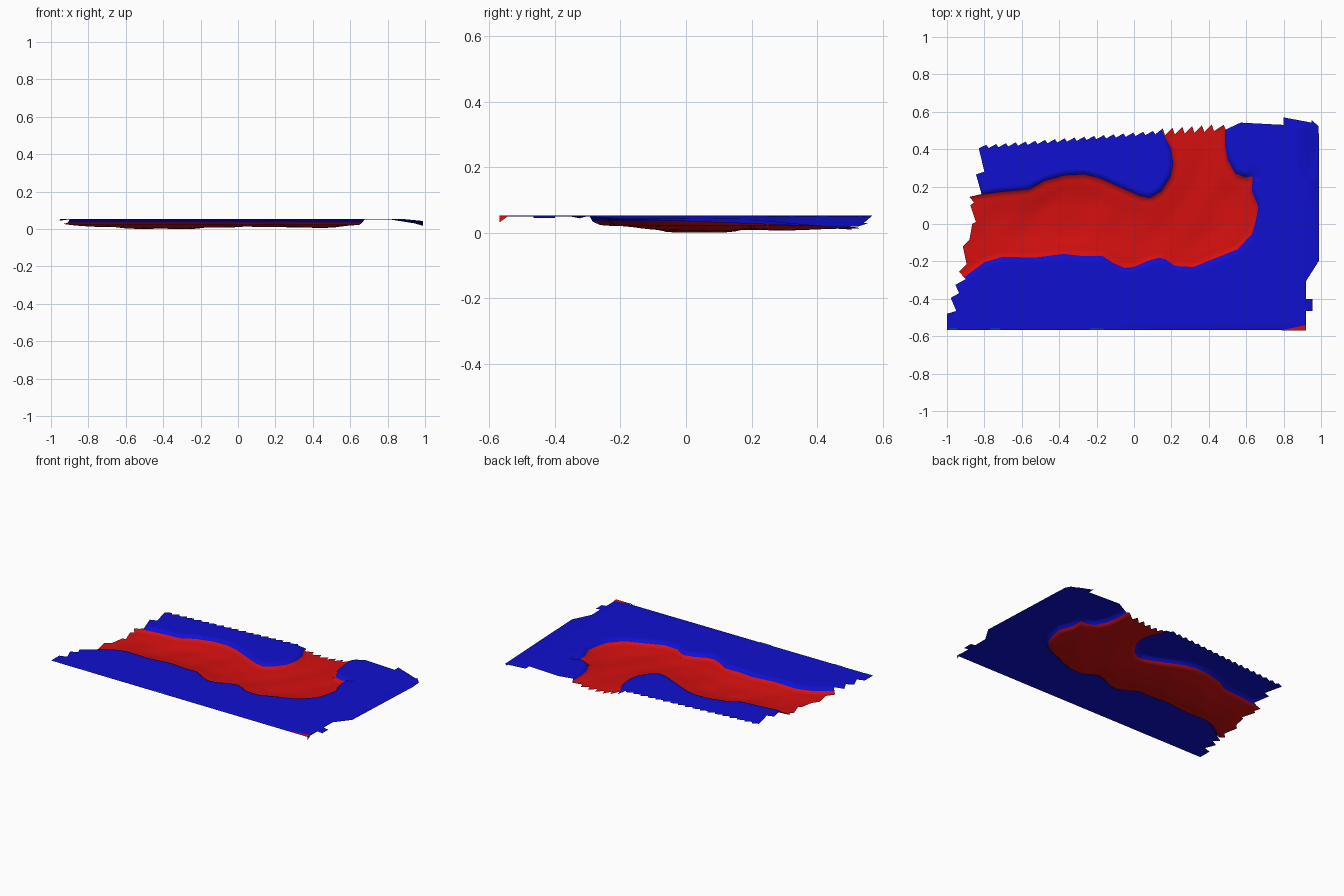
import bpy, bmesh, math, random
from mathutils import Vector
from mathutils.geometry import delaunay_2d_cdt

if "Cube" in bpy.data.objects:
    bpy.data.objects.remove(bpy.data.objects["Cube"])

random.seed(4)
TOP = 0.053


def material(name, rgb):
    m = bpy.data.materials.new(name)
    m.diffuse_color = (*rgb, 1)
    m.use_nodes = True
    m.node_tree.nodes["Principled BSDF"].inputs["Base Color"].default_value = m.diffuse_color
    return m


BLUE = material("blue", (0.005, 0.005, 0.63))
RED = material("red", (0.66, 0.005, 0.005))
TEAL = material("teal", (0.005, 0.13, 0.16))


def pairs(*v):
    return [Vector(p) for p in zip(v[::2], v[1::2])]


# Ragged outline of the scanned sheet, side by side
left = pairs(-1, -.567, -1, -.48, -.95, -.465, -.98, -.395, -.935, -.37, -.955, -.325, -.90, -.295,
             -.935, -.255, -.895, -.215, -.915, -.12, -.88, -.085, -.865, 0, -.845, .01, -.875, .10,
             -.855, .115, -.88, .145, -.815, .16, -.845, .265, -.80, .28, -.83, .405)
back = []
for i in range(1, 25):                      # saw-toothed back edge
    x = -.83 + i * 1.31 / 25
    base = .41 + .083 * (x + .83)
    tooth = .035 if x > .14 else .018
    back += [Vector((x - .012, base + tooth / 2)), Vector((x, base - tooth / 2))]
right = pairs(.48, .53, .49, .505, .57, .542, .80, .53, .80, .57, .95, .542, .95, .555, .985, .525,
              .99, .45, .99, -.195, .92, -.305, .92, -.40, .955, -.40, .955, -.465, .92, -.465, .92, -.567)
outline = left + back + right

# Banks of the channel
south = pairs(-1.05, -.40, -.95, -.315, -.80, -.205, -.70, -.175, -.53, -.18, -.375, -.16, -.29, -.17, -.17, -.17,
              -.11, -.21, -.05, -.235, 0, -.23, .08, -.195, .135, -.18, .17, -.19, .22, -.225, .32, -.23,
              .43, -.185, .555, -.135, .63, -.055, .65, .01, .665, .09, .63, .175, .635, .255, .595, .25,
              .54, .27, .50, .345, .487, .42, .485, .60)
north = pairs(-1.05, .14, -.87, .15, -.72, .17, -.56, .185, -.48, .23, -.37, .26, -.265, .265, -.185, .245, -.05, .185,
              .03, .15, .085, .14, .145, .175, .195, .25, .21, .32, .20, .40, .15, .495, .12, .60)
channel = south + north[::-1]


def inside(p, poly):
    hit = False
    for a, b in zip(poly, poly[1:] + poly[:1]):
        if (a.y > p.y) != (b.y > p.y) and p.x < a.x + (p.y - a.y) * (b.x - a.x) / (b.y - a.y):
            hit = not hit
    return hit


def distance(p, line):
    best = 9
    for a, b in zip(line, line[1:]):
        d = b - a
        t = max(0, min(1, (p - a).dot(d) / d.length_squared))
        best = min(best, (p - a - d * t).length)
    return best


def smooth(a, b, v):
    t = max(0, min(1, (v - a) / (b - a)))
    return t * t * (3 - 2 * t)


def table(v, pts):
    for (a, fa), (b, fb) in zip(pts, pts[1:]):
        if v <= b:
            return fa + (fb - fa) * max(0, v - a) / (b - a)
    return pts[-1][1]


FLOOR = [(-1, .032), (-.85, .019), (-.6, .004), (-.3, 0), (-.1, .010), (.2, .012), (.45, .008), (.7, .014)]


def height(p):
    ds, dn = distance(p, south), distance(p, north)
    d = min(ds, dn)
    if d < 1e-4:
        return .034
    if inside(p, channel):                  # riverbed: steep bank, then a gentle bowl
        floor = table(p.x, FLOOR) + .0025 * math.sin(26 * p.x - 16 * p.y) * smooth(.03, .1, d)
        lip = max(floor, .021)
        if d < .015:
            return .034 + (lip - .034) * d / .015
        return max(0, lip + (floor - lip) * smooth(.015, .14, d))
    z = .034 + (TOP - .034) * smooth(-.01, .018, d)
    z -= .036 * smooth(.87, 1.0, p.x) * (.3 + .7 * smooth(.15, .36, p.y))   # far right edge droops
    return z


# Points: outline, banks with offset rows, and a filling grid
points, edges = [], []


def add_line(line, closed=False):
    start = len(points)
    points.extend(line)
    n = len(line)
    edges.extend((start + i, start + (i + 1) % n) for i in range(n if closed else n - 1))


add_line(outline, True)
for bank in (south, north):
    add_line(bank)
    for a, b in zip(bank, bank[1:]):
        d = b - a
        normal = Vector((-d.y, d.x)).normalized()
        n = max(1, round(d.length / .025))
        for i in range(n):
            for off in (-.03, -.015, .015, .03):
                p = a + d * ((i + .5) / n) + normal * off
                if min(distance(p, south), distance(p, north)) > abs(off) * .95 and inside(p, outline):
                    points.append(p)
for i in range(58):
    for j in range(34):
        p = Vector((-1 + i * .035 + random.uniform(-.004, .004), -.55 + j * .035))
        if inside(p, outline) and min(distance(p, south), distance(p, north)) > .045:
            points.append(p)

verts, _, faces, *_ = delaunay_2d_cdt(points, edges, [], 0, 1e-5)
verts = [Vector(v) for v in verts]


def build(name, coords, polys, mat, soft=True):
    mesh = bpy.data.meshes.new(name)
    mesh.from_pydata(coords, [], polys)
    bm = bmesh.new()
    bm.from_mesh(mesh)
    bmesh.ops.delete(bm, geom=[v for v in bm.verts if not v.link_faces], context='VERTS')
    bm.to_mesh(mesh)
    bm.free()
    mesh.materials.append(mat)
    for f in mesh.polygons:
        f.use_smooth = soft
    obj = bpy.data.objects.new(name, mesh)
    bpy.context.collection.objects.link(obj)
    return obj


# Split the sheet into blue land and red riverbed
land, bed = [], []
for f in faces:
    c = sum((verts[i] for i in f), Vector((0, 0))) / len(f)
    if inside(c, outline):
        (bed if inside(c, channel) else land).append(list(f))
used = {i for f in land + bed for i in f}
coords = [(v.x, v.y, height(v) if i in used else 0) for i, v in enumerate(verts)]
build("land", coords, land, BLUE)
build("riverbed", coords, bed, RED)

# Small red flap under the front right corner
build("corner_flap", [(.92, -.57, TOP), (.92, -.54, TOP), (.92, -.57, .031), (.78, -.57, TOP)],
      [(0, 2, 1), (0, 1, 3)], RED, False)

# Teal slivers along the front edge
for i, (a, b) in enumerate(((-1, -.935), (-.78, -.705), (-.245, -.15))):
    z = TOP + .001
    build(f"edge_sliver_{i + 1}", [(a, -.568, z), (b, -.568, z), (b - .015, -.558, z), (a + .015, -.558, z)],
          [(0, 1, 2, 3)], TEAL, False)
